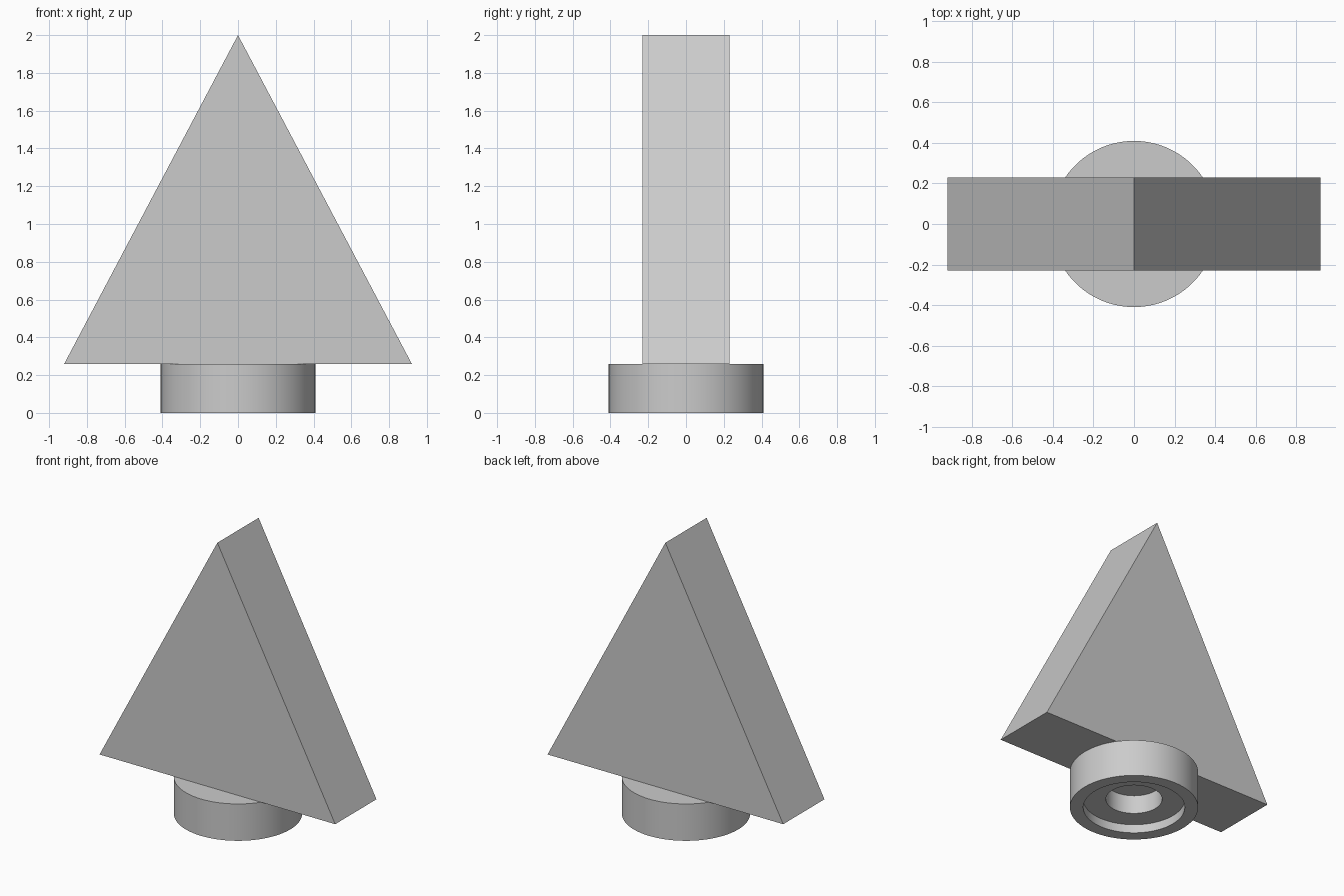
import bpy
import bmesh
import math

# Remove the default cube
cube = bpy.data.objects.get("Cube")
if cube:
    bpy.data.objects.remove(cube, do_unlink=True)

# Single flat grey
grey = bpy.data.materials.new("light_grey")
grey.use_nodes = True
color = (0.6, 0.6, 0.6, 1)
grey.diffuse_color = color
grey.node_tree.nodes["Principled BSDF"].inputs["Base Color"].default_value = color


def make_object(name, bm):
    bmesh.ops.recalc_face_normals(bm, faces=bm.faces)
    mesh = bpy.data.meshes.new(name)
    bm.to_mesh(mesh)
    bm.free()
    mesh.materials.append(grey)
    obj = bpy.data.objects.new(name, mesh)
    bpy.context.collection.objects.link(obj)
    return obj


def prism(name, outline, half_depth):
    """Extrude an outline in the xz plane along y."""
    bm = bmesh.new()
    face = bm.faces.new([bm.verts.new((x, -half_depth, z)) for x, z in outline])
    result = bmesh.ops.extrude_face_region(bm, geom=[face])
    verts = [v for v in result["geom"] if isinstance(v, bmesh.types.BMVert)]
    bmesh.ops.translate(bm, verts=verts, vec=(0, 2 * half_depth, 0))
    return make_object(name, bm)


def lathe(name, profile, steps=96):
    """Spin an (r, z) profile about the z axis."""
    bm = bmesh.new()
    verts = [bm.verts.new((r, 0, z)) for r, z in profile]
    edges = [bm.edges.new(pair) for pair in zip(verts, verts[1:])]
    bmesh.ops.spin(bm, geom=verts + edges, cent=(0, 0, 0), axis=(0, 0, 1),
                   angle=2 * math.pi, steps=steps)
    bmesh.ops.remove_doubles(bm, verts=bm.verts, dist=0.0001)
    return make_object(name, bm)


# Triangular body
prism("triangle_body", [(-0.92, 0.26), (0.92, 0.26), (0, 2)], 0.23)

# Round foot with a shallow recess and a blind centre hole underneath
foot = lathe("round_foot", [
    (0, 0.26), (0.41, 0.26), (0.41, 0),
    (0.325, 0), (0.325, 0.06),
    (0.18, 0.06), (0.18, 0.19), (0, 0.19),
])
bpy.ops.object.select_all(action="DESELECT")
foot.select_set(True)
bpy.context.view_layer.objects.active = foot
bpy.ops.object.shade_smooth_by_angle(angle=math.radians(30))
